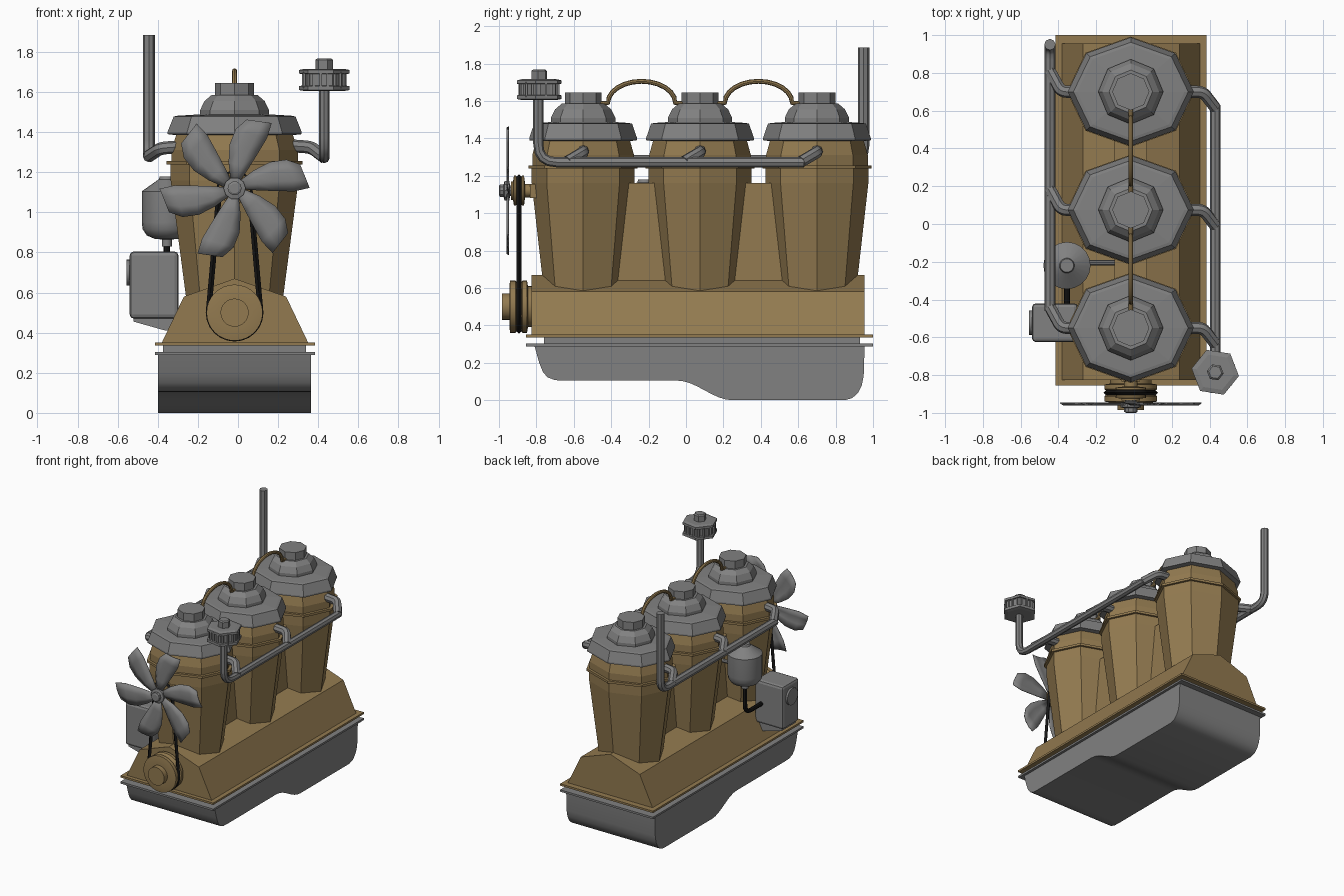
import bpy, bmesh, math
from mathutils import Vector, Matrix

if "Cube" in bpy.data.objects:
    bpy.data.objects.remove(bpy.data.objects["Cube"])


def material(name, rgb):
    m = bpy.data.materials.new(name)
    m.use_nodes = True
    m.diffuse_color = (*rgb, 1)
    bsdf = next(n for n in m.node_tree.nodes if n.type == 'BSDF_PRINCIPLED')
    bsdf.inputs["Base Color"].default_value = (*rgb, 1)
    bsdf.inputs["Roughness"].default_value = 0.7
    return m


GREY = material("steel grey", (0.22, 0.22, 0.22))
TAN = material("block tan", (0.29, 0.195, 0.08))
BLACK = material("rubber black", (0.008, 0.008, 0.008))
CX = -0.017  # engine centreline
CYLINDERS = (-0.55, 0.075, 0.70)


def activate(ob):
    bpy.ops.object.select_all(action='DESELECT')
    ob.select_set(True)
    bpy.context.view_layer.objects.active = ob


def finish(name, bm, mat, smooth=None):
    bmesh.ops.recalc_face_normals(bm, faces=bm.faces)
    me = bpy.data.meshes.new(name)
    bm.to_mesh(me)
    bm.free()
    me.materials.append(mat)
    ob = bpy.data.objects.new(name, me)
    bpy.context.collection.objects.link(ob)
    if smooth:
        activate(ob)
        bpy.ops.object.shade_smooth_by_angle(angle=math.radians(smooth))
    return ob


def lathe(name, profile, n, loc, mat, stretch=1, axis='Z', phase=0, smooth=None):
    """Turned part from (radius, height) pairs, capped at both ends."""
    bm = bmesh.new()
    rings = []
    for r, h in profile:
        angles = [phase + math.tau * k / n for k in range(n)]
        rings.append([bm.verts.new((r * stretch * math.cos(a), r * math.sin(a), h)) for a in angles])
    for lo, hi in zip(rings, rings[1:]):
        for k in range(n):
            bm.faces.new((lo[k], lo[(k + 1) % n], hi[(k + 1) % n], hi[k]))
    bm.faces.new(rings[0])
    bm.faces.new(rings[-1])
    turn = {'Z': Matrix(), 'Y': Matrix.Rotation(-math.pi / 2, 4, 'X'),
            'X': Matrix.Rotation(math.pi / 2, 4, 'Y')}[axis]
    bm.transform(Matrix.Translation(loc) @ turn)
    return finish(name, bm, mat, smooth)


def prism(name, pts, axis, a, b, mat, smooth=None):
    """Outline extruded from a to b along x or y."""
    bm = bmesh.new()
    ends = [[bm.verts.new((d, u, z) if axis == 'X' else (u, d, z)) for u, z in pts] for d in (a, b)]
    for k in range(len(pts)):
        j = (k + 1) % len(pts)
        bm.faces.new((ends[0][k], ends[0][j], ends[1][j], ends[1][k]))
    for e in ends:
        bm.faces.new(e)
    return finish(name, bm, mat, smooth)


def box(name, x0, x1, y0, y1, z0, z1, mat, bevel=0):
    ob = prism(name, [(x0, z0), (x1, z0), (x1, z1), (x0, z1)], 'Y', y0, y1, mat)
    if bevel:
        m = ob.modifiers.new("Bevel", 'BEVEL')
        m.width, m.segments = bevel, 2
    return ob


def pipe(name, pts, r, mat, bend=0, res=2, cyclic=False):
    """Tube along a path, with corners rounded over the bend length."""
    pts = [Vector(p) for p in pts]
    path = pts
    if bend:
        path = [pts[0]]
        for a, p, b in zip(pts, pts[1:], pts[2:]):
            s = p + (a - p).normalized() * min(bend, (a - p).length * 0.45)
            e = p + (b - p).normalized() * min(bend, (b - p).length * 0.45)
            for t in (0, 0.25, 0.5, 0.75, 1):
                path.append(s.lerp(p, t).lerp(p.lerp(e, t), t))
        path.append(pts[-1])
    cu = bpy.data.curves.new(name, 'CURVE')
    cu.dimensions = '3D'
    cu.bevel_depth, cu.bevel_resolution, cu.use_fill_caps = r, res, True
    sp = cu.splines.new('POLY')
    sp.points.add(len(path) - 1)
    for q, p in zip(sp.points, path):
        q.co = (*p, 1)
    sp.use_cyclic_u = cyclic
    cu.materials.append(mat)
    ob = bpy.data.objects.new(name, cu)
    bpy.context.collection.objects.link(ob)
    activate(ob)
    bpy.ops.object.convert(target='MESH')
    bpy.ops.object.shade_smooth_by_angle(angle=math.radians(30))
    return ob


# Oil pan with a deep rear sump
sump = [(-0.05 + 0.3 * t / 8, 0.0525 + 0.0525 * math.cos(math.pi * t / 8)) for t in range(9)]
pan = [(-0.81, 0.29), (-0.785, 0.2), (-0.765, 0.15), (-0.74, 0.122), (-0.70, 0.107), (-0.65, 0.105)]
pan += sump + [(0.85, 0), (0.89, 0.012), (0.92, 0.04), (0.94, 0.08), (0.95, 0.13), (0.955, 0.29)]
prism("oil_pan", pan, 'X', -0.40, 0.365, GREY, 40)
box("pan_flange", -0.415, 0.385, -0.855, 1.0, 0.288, 0.303, GREY)
box("pan_neck", -0.375, 0.34, -0.76, 0.93, 0.30, 0.337, GREY)

# Crankcase and block
box("crankcase_flange", -0.415, 0.385, -0.855, 1.0, 0.335, 0.35, TAN)
prism("crankcase", [(-0.38, 0.35), (-0.27, 0.58), (CX, 0.67), (0.24, 0.58), (0.35, 0.35)],
      'Y', -0.825, 0.955, TAN)
box("block_web", CX - 0.085, CX + 0.085, -0.5, 0.65, 0.58, 1.16, TAN)
box("fan_bracket", CX - 0.05, CX + 0.05, -0.835, -0.70, 1.08, 1.155, TAN)

# Cylinders, heads and manifold branches
barrel = [(0.20, 0.5), (0.275, 1.16), (0.275, 1.238), (0.292, 1.238), (0.292, 1.256),
          (0.272, 1.256), (0.272, 1.31), (0.25, 1.39)]
head = [(0.25, 1.385), (0.288, 1.39), (0.288, 1.402), (0.262, 1.478), (0.245, 1.482), (0.16, 1.488)]
dome = [(0.172, 1.48), (0.172, 1.51), (0.15, 1.555), (0.115, 1.585), (0.098, 1.585), (0.098, 1.645)]
for i, y in enumerate(CYLINDERS, 1):
    lathe(f"cylinder_{i}", barrel, 8, (CX, y, 0), TAN, 1.16)
    lathe(f"cylinder_head_{i}", head, 8, (CX, y, 0), GREY, 1.16)
    lathe(f"head_dome_{i}", dome, 8, (CX, y, 0), GREY)
    pipe(f"exhaust_branch_{i}", [(-0.25, y, 1.33), (-0.385, y, 1.32), (-0.445, y + 0.11, 1.28)],
         0.032, GREY, 0.03)
    pipe(f"intake_branch_{i}", [(0.22, y, 1.335), (0.365, y, 1.325), (0.43, y - 0.085, 1.275)],
         0.032, GREY, 0.03)

# Arched lines joining the heads
for i, y in enumerate(CYLINDERS[:2], 1):
    mid = y + 0.3125
    arch = [(CX, mid - 0.18 * math.cos(math.pi * t / 12), 1.59 + 0.115 * math.sin(math.pi * t / 12))
            for t in range(13)]
    pipe(f"head_line_{i}", [(CX, y + 0.09, 1.585)] + arch + [(CX, y + 0.535, 1.585)], 0.013, TAN)

# Exhaust manifold and stack
pipe("exhaust_pipe", [(-0.445, -0.46, 1.28), (-0.445, 0.95, 1.28), (-0.445, 0.95, 1.885)],
     0.03, GREY, 0.08)

# Intake manifold and air filter
pipe("intake_pipe", [(0.43, 0.63, 1.272), (0.43, -0.79, 1.272), (0.43, -0.79, 1.62)], 0.027, GREY, 0.1)
lathe("air_filter", [(0.10, 1.605), (0.127, 1.61), (0.127, 1.63), (0.112, 1.632), (0.112, 1.69),
                     (0.127, 1.692), (0.127, 1.71), (0.10, 1.716), (0.045, 1.716), (0.045, 1.76),
                     (0.035, 1.768)], 6, (0.43, -0.785, 0), GREY, phase=math.radians(-9))
for k in range(18):
    a = math.tau * k / 18
    x, y = 0.43 + 0.105 * math.cos(a), -0.785 + 0.105 * math.sin(a)
    box("filter_rib", x - 0.006, x + 0.006, y - 0.006, y + 0.006, 1.62, 1.70, GREY)

# Fan hub, pulleys and belt
FAN_Z, CRANK_Z = 1.12, 0.50
lathe("fan_hub", [(0.025, -1.0), (0.035, -0.995), (0.035, -0.975), (0.055, -0.97), (0.055, -0.945),
                  (0.03, -0.94), (0.03, -0.92)], 10, (CX, 0, FAN_Z), GREY, axis='Y')
lathe("fan_pulley", [(0.05, -0.935), (0.05, -0.925), (0.08, -0.92), (0.08, -0.91), (0.062, -0.893),
                     (0.08, -0.876), (0.08, -0.866), (0.035, -0.86), (0.035, -0.80)],
      24, (CX, 0, FAN_Z), TAN, axis='Y', smooth=30)
lathe("crank_pulley", [(0.07, -0.985), (0.07, -0.945), (0.11, -0.945), (0.14, -0.94), (0.14, -0.912),
                       (0.115, -0.893), (0.14, -0.874), (0.14, -0.85), (0.11, -0.845), (0.11, -0.82)],
      32, (CX, 0, CRANK_Z), TAN, axis='Y', smooth=30)
belt = []
for r, z, start in ((0.075, FAN_Z, 0), (0.13, CRANK_Z, math.pi)):
    for k in range(13):
        a = start + math.pi * k / 12
        belt.append((CX + r * math.cos(a), -0.893, z + r * math.sin(a)))
pipe("fan_belt", belt, 0.014, BLACK, res=0, cyclic=True)

# Six swept fan blades
left = [(-0.02, 0.04), (-0.03, 0.13), (-0.025, 0.22), (0.005, 0.295), (0.06, 0.343)]
right = [(0.03, 0.04), (0.07, 0.10), (0.12, 0.18), (0.162, 0.25), (0.185, 0.325)]
bm = bmesh.new()
for b in range(6):
    spin = Matrix.Translation((CX, -0.962, FAN_Z)) @ Matrix.Rotation(b * math.tau / 6, 4, 'Y')
    rows = []
    for (x0, z0), (x1, z1) in zip(left, right):
        rows.append([bm.verts.new(spin @ Vector((x0 + (x1 - x0) * t, 0.012 * (2 * t - 1) ** 2,
                                                 z0 + (z1 - z0) * t))) for t in (0, 0.33, 0.67, 1)])
    for lo, hi in zip(rows, rows[1:]):
        for k in range(3):
            bm.faces.new((lo[k], lo[k + 1], hi[k + 1], hi[k]))
blades = finish("fan_blades", bm, GREY, 40)
blades.modifiers.new("Thickness", 'SOLIDIFY').thickness = 0.005

# Fuel bowl, its bracket and hose
lathe("fuel_bowl", [(0.025, 0.83), (0.025, 0.865), (0.06, 0.868), (0.10, 0.885), (0.12, 0.915),
                    (0.125, 0.95), (0.125, 1.105), (0.04, 1.165), (0.035, 1.18)],
      20, (-0.355, -0.22, 0), GREY, smooth=35)
pipe("bowl_bracket", [(-0.32, -0.205, 1.0), (-0.09, -0.205, 1.0)], 0.014, GREY)
pipe("fuel_hose", [(-0.355, -0.22, 0.85), (-0.355, -0.22, 0.63), (-0.355, -0.44, 0.63)],
     0.016, BLACK, 0.07)

# Side-mounted control box
box("control_box", -0.54, -0.297, -0.625, -0.42, 0.47, 0.805, GREY, 0.02)
prism("control_box_foot", [(-0.52, 0.48), (-0.52, 0.455), (-0.36, 0.41), (-0.30, 0.41), (-0.30, 0.48)],
      'Y', -0.605, -0.44, GREY)
lathe("control_box_dial", [(0.065, -0.555), (0.065, -0.53)], 20, (0, -0.522, 0.70), GREY,
      axis='X', smooth=30)
